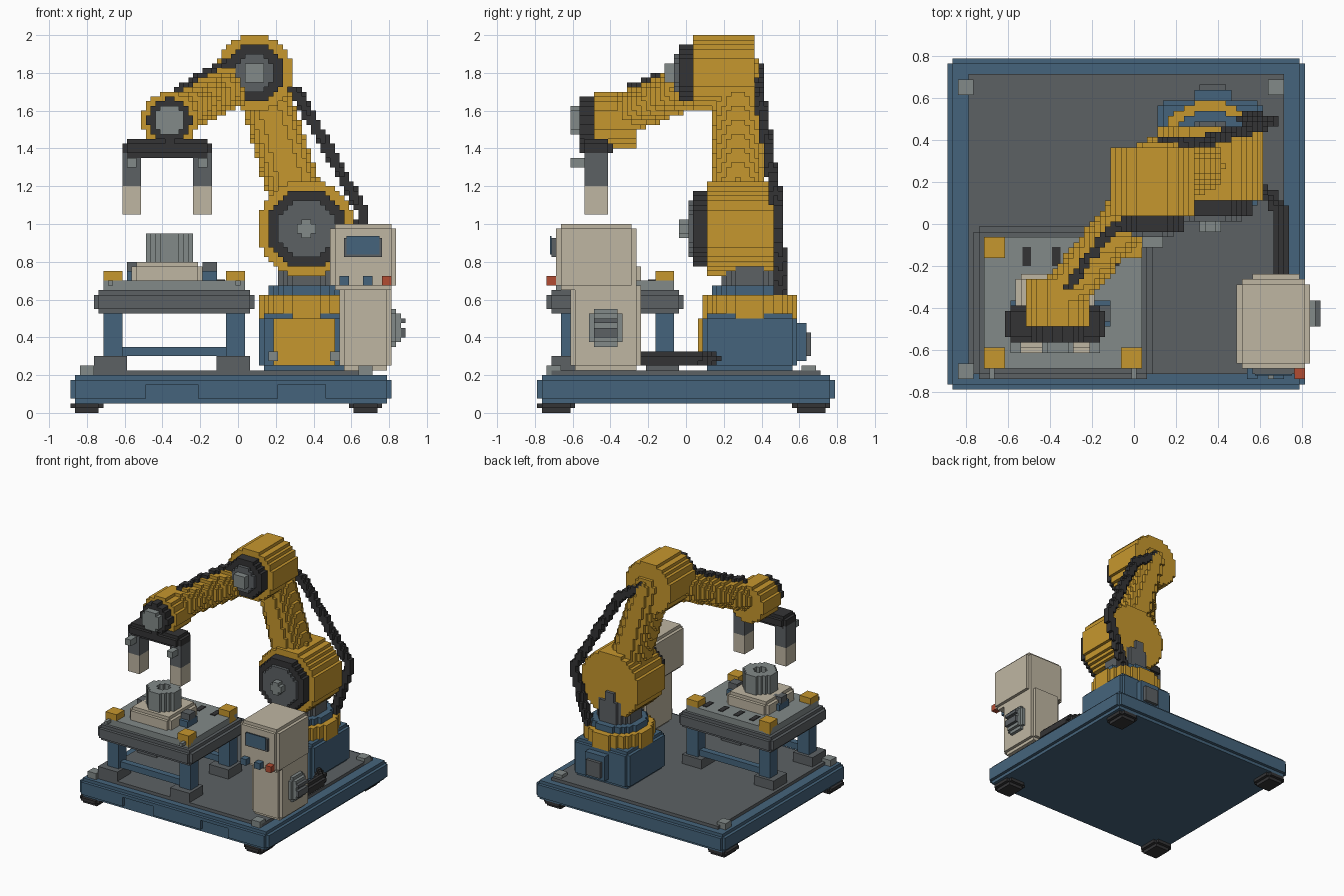
import bpy, math
from mathutils import Vector

if "Cube" in bpy.data.objects:
    bpy.data.objects.remove(bpy.data.objects["Cube"])

V = 0.025                              # block size
ORIGIN = Vector((-0.8875, -0.7875, 0))  # block grid corner


def colour(name, r, g, b):
    lin = [((c / 255 + 0.055) / 1.055) ** 2.4 for c in (r, g, b)] + [1]
    m = bpy.data.materials.new(name)
    m.use_nodes = True
    m.diffuse_color = lin
    m.node_tree.nodes["Principled BSDF"].inputs["Base Color"].default_value = lin
    return m


YELLOW = colour("machine yellow", 198, 151, 46)
BLUE = colour("steel blue", 69, 100, 124)
GREY = colour("dark grey", 92, 97, 100)
LIGHT = colour("light grey", 130, 138, 137)
BLACK = colour("rubber black", 52, 52, 53)
BEIGE = colour("warm beige", 191, 182, 162)
RED = colour("signal red", 178, 76, 50)


def finish(name, mat, verts, faces):
    me = bpy.data.meshes.new(name)
    me.from_pydata(verts, [], faces)
    me.materials.append(mat)
    ob = bpy.data.objects.new(name, me)
    bpy.context.collection.objects.link(ob)
    return ob


def snap(p):
    return Vector([round((p[i] - ORIGIN[i]) / V) * V + ORIGIN[i] for i in range(3)])


# The four corners of each cube side, outward facing
SIDES = {(1, 0, 0): ((1, 0, 0), (1, 1, 0), (1, 1, 1), (1, 0, 1)),
         (-1, 0, 0): ((0, 0, 0), (0, 0, 1), (0, 1, 1), (0, 1, 0)),
         (0, 1, 0): ((0, 1, 0), (0, 1, 1), (1, 1, 1), (1, 1, 0)),
         (0, -1, 0): ((0, 0, 0), (1, 0, 0), (1, 0, 1), (0, 0, 1)),
         (0, 0, 1): ((0, 0, 1), (1, 0, 1), (1, 1, 1), (0, 1, 1)),
         (0, 0, -1): ((0, 0, 0), (0, 1, 0), (1, 1, 0), (1, 0, 0))}


def blocks(name, mat, lo, hi, inside):
    """Fill the grid cells whose centre is inside the shape; keep the outer skin."""
    a = [math.floor((lo[i] - ORIGIN[i]) / V + 1e-4) for i in range(3)]
    b = [math.ceil((hi[i] - ORIGIN[i]) / V - 1e-4) for i in range(3)]
    cells = {(i, j, k) for i in range(a[0], b[0]) for j in range(a[1], b[1])
             for k in range(a[2], b[2])
             if inside(ORIGIN + Vector((i + .5, j + .5, k + .5)) * V)}
    ids, faces = {}, []
    for c in cells:
        for d, quad in SIDES.items():
            if (c[0] + d[0], c[1] + d[1], c[2] + d[2]) not in cells:
                faces.append([ids.setdefault((c[0] + q[0], c[1] + q[1], c[2] + q[2]), len(ids))
                              for q in quad])
    return finish(name, mat, [ORIGIN + Vector(p) * V for p in ids], faces)


def box(name, mat, x0, x1, y0, y1, z0, z1, exact=False):
    lo, hi = Vector((x0, y0, z0)), Vector((x1, y1, z1))
    if not exact:
        lo, hi = snap(lo), snap(hi)
    ids, faces = {}, []
    for quad in SIDES.values():
        faces.append([ids.setdefault(q, len(ids)) for q in quad])
    return finish(name, mat, [[(lo, hi)[q[i]][i] for i in range(3)] for q in ids], faces)


def soft_box(name, mat, x0, x1, y0, y1, z0, z1, cut=None, r=0.045):
    """Box with its edges stepped in by one block."""
    lo, hi = snap((x0, y0, z0)), snap((x1, y1, z1))

    def inside(p):
        d = [max(lo[i] + r - p[i], p[i] - hi[i] + r, 0) for i in range(3)]
        return Vector(d).length < r and not (cut and cut(p))
    return blocks(name, mat, lo, hi, inside)


def drum(name, mat, axis, centre, radius, a, b, hole=0):
    """Stepped cylinder along axis 1 (y) or 2 (z), from a to b."""
    lo, hi = Vector(centre) - Vector((radius,) * 3), Vector(centre) + Vector((radius,) * 3)
    lo[axis], hi[axis] = a, b
    lo[axis], hi[axis] = snap(lo)[axis], snap(hi)[axis]
    c = snap(centre)

    def inside(p):
        d = p - c
        d[axis] = 0
        return hole <= d.length < radius + 0.003
    pad = Vector((V, V, V))
    pad[axis] = 0
    return blocks(name, mat, lo - pad, hi + pad, inside)


def limb(name, mat, points, r0, r1):
    """Stepped round limb or cable through a few points, tapering r0 to r1."""
    pts = [Vector(p) for p in points]

    def inside(p):
        for s, e in zip(pts, pts[1:]):
            d = e - s
            t = min(max((p - s).dot(d) / d.length_squared, 0), 1)
            if (p - s - d * t).length < r0 + (r1 - r0) * t:
                return True
        return False
    m = max(r0, r1)
    lo = [min(p[i] for p in pts) - m for i in range(3)]
    hi = [max(p[i] for p in pts) + m for i in range(3)]
    return blocks(name, mat, lo, hi, inside)


# Base platform with two lifting pockets, deck, feet and corner bolts
def pockets(p):
    return p.y < -0.7625 and p.z < 0.145 and (-0.48 < p.x < -0.2 or 0.2 < p.x < 0.475)


soft_box("base_platform", BLUE, -.8875, .8125, -.7875, .7875, .05, .2, pockets)
box("deck_plate", GREY, -.7875, .7125, -.7125, .7125, .2, .225)
for x0, x1, bx in ((-.875, -.7, -.8), (.5875, .775, .675)):
    for y0, y1, by in ((-.7875, -.5875, -.69), (.5625, .7625, .65)):
        soft_box("base_foot", BLACK, x0, x1, y0, y1, 0, .075)
        box("corner_bolt", LIGHT, bx - .0375, bx + .0375, by - .0375, by + .0375, .2, .25)

# Work table
soft_box("table_slab", GREY, -.77, .1, -.735, -.0125, .535, .65)
box("table_plate", LIGHT, -.72, .05, -.7, -.065, .65, .69)
for x, fx in ((-.67, -.665), (-.02, -.0225)):
    for y in (-.615, -.12):
        box("table_foot", GREY, fx - .0875, fx + .0875, y - .0875, y + .0875, .225, .29)
        box("table_leg", BLUE, x - .05, x + .05, y - .05, y + .05, .29, .535)
for y in (-.615, -.12):
    box("table_rail", BLUE, -.62, -.07, y - .03, y + .03, .3, .36)
for x in (-.67, 0):
    for y in (-.65, -.115):
        box("corner_stop", YELLOW, x - .05, x + .05, y - .05, y + .05, .65, .75)
        box("stop_bolt", LIGHT, x - .0125, x + .0125, y - .0875, y - .05, .675, .7)
for i in range(4):
    x = -.51 + .14 * i
    box("table_slot", BLACK, x - .02, x + .02, -.2, -.11, .69, .705, exact=True)

# Workpiece on its fixture, with side clamps
soft_box("fixture_block", BEIGE, -.55, -.175, -.625, -.25, .675, .79)
drum("workpiece_ring", LIGHT, 2, (-.3625, -.4375, 0), .12, .775, .94, hole=.05)
for x in (-.55, -.1375):
    box("clamp_base", BLUE, x - .0375, x + .0375, -.5, -.3625, .69, .75)
    box("clamp_head", GREY, x - .0375, x + .0375, -.4625, -.3875, .75, .81)

# Robot pedestal and turntable
CX, CY = .3625, .3375
soft_box("pedestal", BLUE, .1125, .6125, .0875, .5875, .225, .525)
box("pedestal_front_plate", YELLOW, .2, .525, .0625, .0875, .26, .5)
for x in (.19, .525):
    drum("pedestal_bolt", LIGHT, 1, (x, 0, .31), .035, .0375, .0875)
box("rear_connector", BLUE, .2875, .4625, .5875, .625, .28, .465)
box("rear_socket", GREY, .3125, .4375, .625, .6625, .31, .43)
drum("turntable", YELLOW, 2, (CX, CY, 0), .25, .5, .625)
drum("turntable_collar", BLUE, 2, (CX, CY, 0), .2, .625, .675)
drum("neck", GREY, 2, (CX, CY, 0), .15, .65, .85)
box("shoulder_bracket", GREY, .325, .4, .4625, .4875, .7, .925)

# Arm joints: drum, dark rim, cap and hub facing the front
joints = {"shoulder": (.3625, .975, ((YELLOW, .253, .1125, .4625), (BLACK, .205, .0375, .1125),
                                     (GREY, .155, .0125, .0375), (LIGHT, .05, -.0375, .0125))),
          "elbow": (.1, 1.8, ((YELLOW, .2, .0375, .3625), (BLACK, .15, -.0375, .0375),
                              (GREY, .095, -.0625, -.0375), (LIGHT, .055, -.1125, -.0625))),
          "wrist": (-.3625, 1.5625, ((YELLOW, .145, -.4875, -.2625), (BLACK, .115, -.5625, -.4875),
                                     (LIGHT, .083, -.6125, -.5625)))}
for joint, (x, z, layers) in joints.items():
    for part, (mat, r, y0, y1) in zip(("drum", "rim", "cap", "hub"), layers):
        drum(joint + "_" + part, mat, 1, (x, 0, z), r, y0, y1)
limb("upper_arm", YELLOW, ((.36, .275, .975), (.105, .275, 1.8)), .145, .132)
limb("forearm", YELLOW, ((.1, .2, 1.8), (-.365, -.375, 1.565)), .12, .108)

# Cables
limb("arm_cable", BLACK, ((.11, .38, 1.82), (.32, .39, 1.68), (.67, .49, 1.05), (.5, .5, .55)), .032, .032)
limb("forearm_cable", BLACK, ((-.31, -.3, 1.715), (-.14, -.06, 1.81), (-.03, .03, 1.86)), .025, .025)
limb("floor_cable", BLACK, ((.58, .16, .28), (.65, .13, .28), (.7, .06, .28), (.7, -.25, .28)), .034, .034)

# Gripper
box("gripper_neck", BLACK, -.415, -.315, -.55, -.4, 1.4, 1.5)
soft_box("gripper_bar", BLACK, -.6, -.125, -.5625, -.4, 1.35, 1.4375)
for x in (-.55, -.175):
    box("gripper_finger", GREY, x - .0375 - .0125, x + .05, -.55, -.4125, 1.1875, 1.375)
    box("finger_tip", BEIGE, x - .05, x + .05, -.55, -.4125, 1.0625, 1.1875)
    drum("finger_bolt", LIGHT, 1, (x, 0, 1.325), .035, -.6125, -.55)

# Control cabinet with screen, buttons and side connector
soft_box("cabinet_column", BEIGE, .5375, .8125, -.6125, -.2375, .225, .7)
soft_box("cabinet_head", BEIGE, .4875, .85, -.6875, -.275, .64, 1.01)
soft_box("screen_frame", GREY, .5375, .7875, -.7125, -.6375, .8, .96)
box("screen", BLUE, .575, .75, -.72, -.7125, .8375, .9375, exact=True)
for x, mat in ((.5625, BLUE), (.6875, BLUE), (.7875, RED)):
    drum("button", mat, 1, (x, 0, .7), .035, -.7375, -.6875)
soft_box("side_connector", LIGHT, .7625, .8625, -.5125, -.3375, .345, .56)
for z in (.4125, .4875):
    box("connector_bar", GREY, .8625, .8875, -.4875, -.3625, z - .0125, z + .025)
